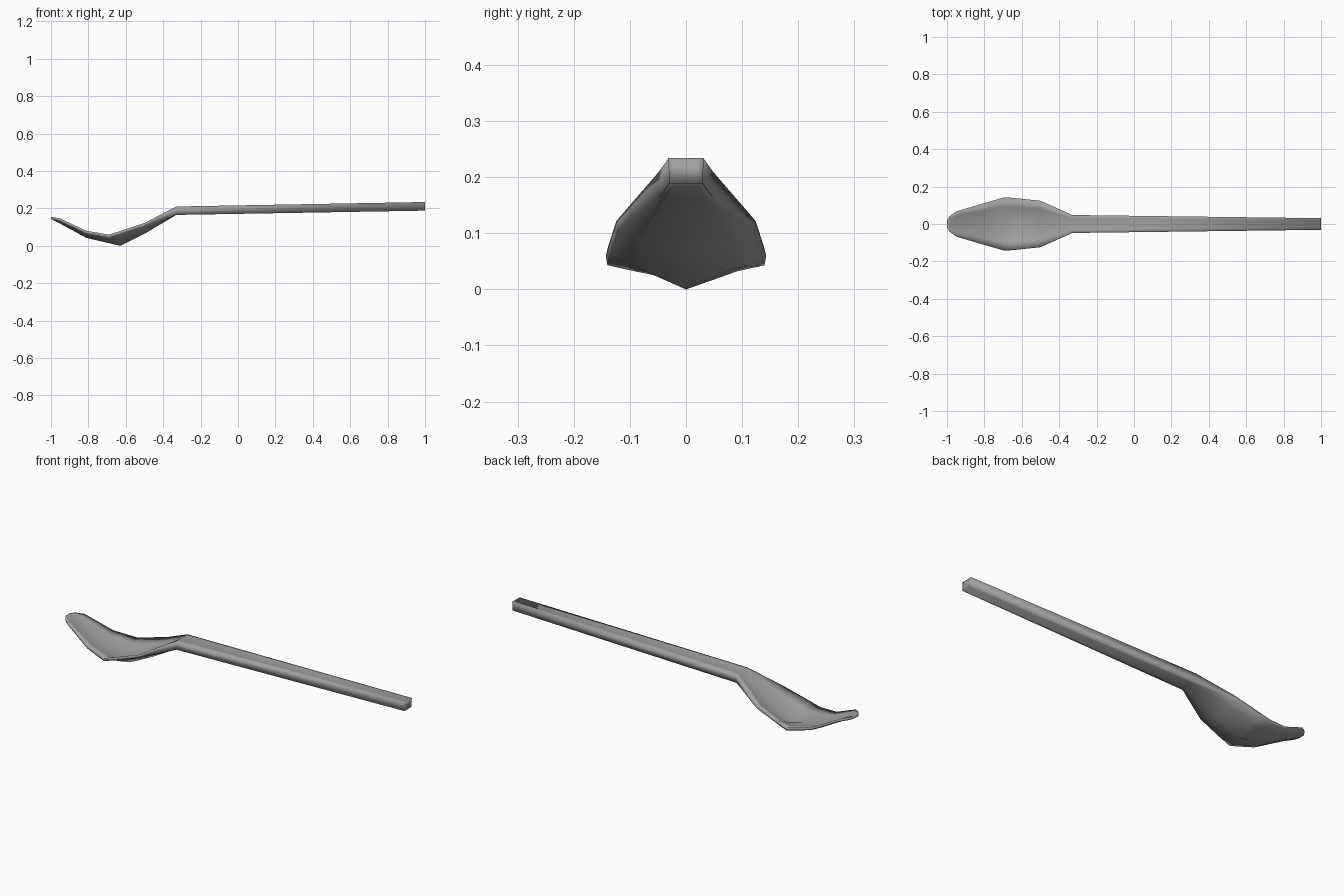
import bpy, bmesh

if "Cube" in bpy.data.objects:
    bpy.data.objects.remove(bpy.data.objects["Cube"])

# stations along the spoon: x, half width, rim top z, centre underside z, thickness
STATIONS = [
    (-1.00, 0.020, 0.155, 0.143, 0.012),
    (-0.985, 0.042, 0.153, 0.136, 0.013),
    (-0.95, 0.067, 0.146, 0.118, 0.014),
    (-0.81, 0.109, 0.080, 0.042, 0.015),
    (-0.69, 0.143, 0.060, 0.014, 0.017),
    (-0.63, 0.138, 0.079, 0.000, 0.017),
    (-0.50, 0.124, 0.122, 0.064, 0.017),
    (-0.33, 0.048, 0.210, 0.165, 0.045),
    (1.00, 0.031, 0.234, 0.188, 0.046),
]
ACROSS = [-1, -0.65, 0, 0.65, 1]


def section(x, w, rim, centre, t):
    """Closed dished cross-section: upper side, then underside."""
    depth = rim - t - centre
    dish = [(u, centre + depth * abs(u) ** 1.1) for u in ACROSS]
    top = [(x, u * w, z + t) for u, z in dish]
    under = [(x, u * w * 0.98, z) for u, z in reversed(dish)]
    return top + under


def loft(name, stations, material):
    bm = bmesh.new()
    rings = [[bm.verts.new(p) for p in section(*s)] for s in stations]
    n = len(rings[0])
    for a, b in zip(rings, rings[1:]):
        for i in range(n):
            j = (i + 1) % n
            bm.faces.new((a[i], a[j], b[j], b[i]))
    # close the tip and the handle end with strips across the thickness
    for r in (rings[0], rings[-1]):
        for i in range(n // 2 - 1):
            bm.faces.new((r[i], r[i + 1], r[n - 2 - i], r[n - 1 - i]))
    bmesh.ops.recalc_face_normals(bm, faces=bm.faces)
    # soft shading all over, even round the edges
    for f in bm.faces:
        f.smooth = True
    mesh = bpy.data.meshes.new(name)
    bm.to_mesh(mesh)
    bm.free()
    mesh.materials.append(material)
    obj = bpy.data.objects.new(name, mesh)
    bpy.context.collection.objects.link(obj)
    return obj


# dark grey metal
metal = bpy.data.materials.new("dark_metal")
metal.diffuse_color = (0.35, 0.35, 0.35, 1)
metal.use_nodes = True
metal.node_tree.nodes["Principled BSDF"].inputs["Base Color"].default_value = metal.diffuse_color

# bowl and handle in one continuous piece
loft("spoon", STATIONS, metal)
